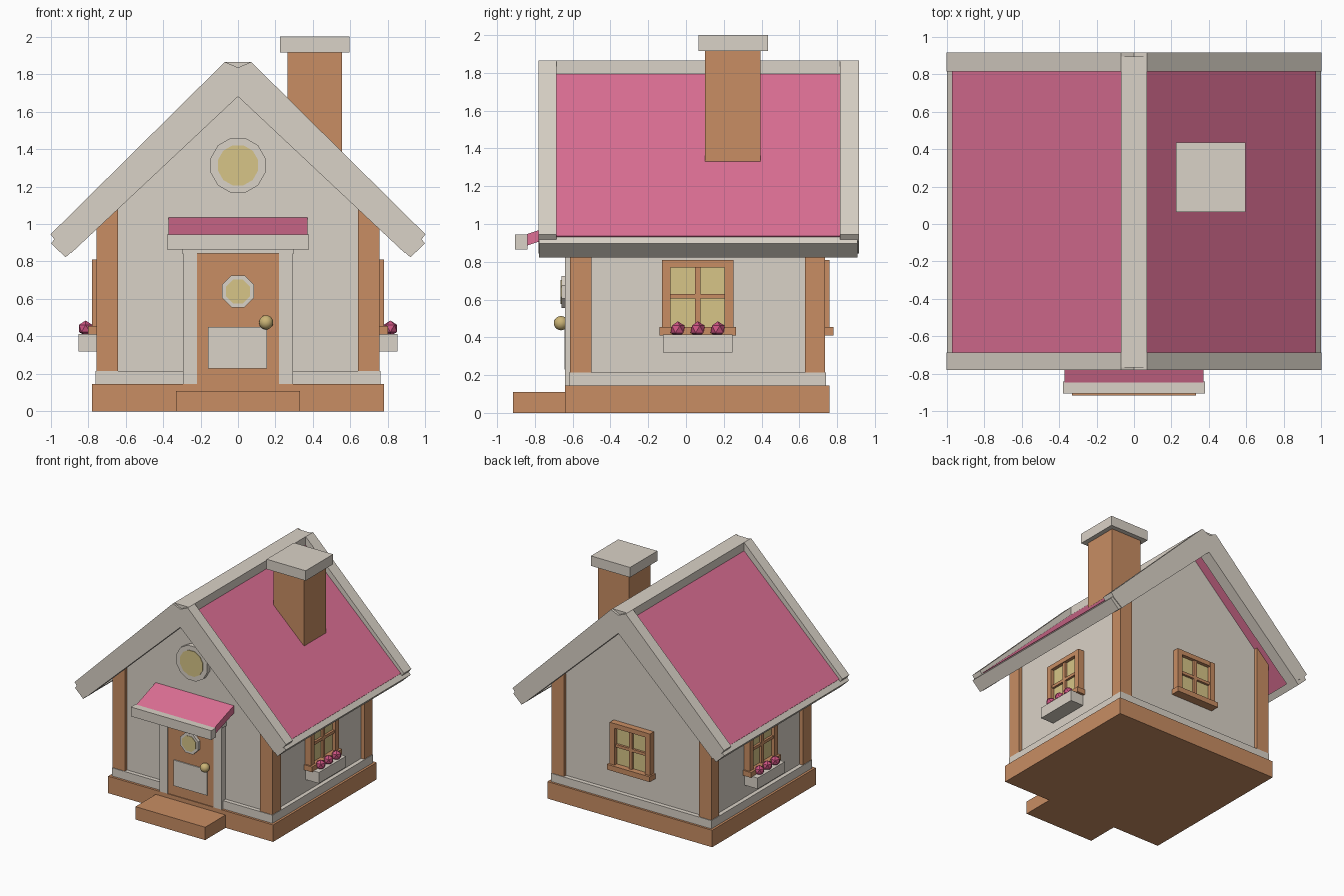
import bpy, bmesh, math
from mathutils import Matrix, Vector

old = bpy.data.objects.get("Cube")
if old:
    bpy.data.objects.remove(old, do_unlink=True)


def material(name, *rgb):
    lin = [(c / 255 / 12.92 if c < 11 else ((c / 255 + 0.055) / 1.055) ** 2.4) for c in rgb]
    m = bpy.data.materials.new(name)
    m.use_nodes = True
    m.diffuse_color = (*lin, 1)
    m.node_tree.nodes["Principled BSDF"].inputs["Base Color"].default_value = (*lin, 1)
    return m


CREAM = material("cream paint", 218, 210, 199)
WOOD = material("warm wood", 200, 141, 99)
PINK = material("pink roofing", 221, 112, 149)
PETAL = material("flower pink", 205, 84, 130)
GLASS = material("yellow glass", 215, 197, 135)
BRASS = material("brass", 203, 180, 118)
HOME = Matrix.Identity(4)


def finish(name, bm, mat, place=HOME):
    bmesh.ops.recalc_face_normals(bm, faces=bm.faces)
    bm.transform(place)
    mesh = bpy.data.meshes.new(name)
    bm.to_mesh(mesh)
    bm.free()
    mesh.materials.append(mat)
    ob = bpy.data.objects.new(name, mesh)
    bpy.context.collection.objects.link(ob)
    return ob


def box(name, mat, x, y, z, place=HOME):
    """Box from (low, high) ranges."""
    bm = bmesh.new()
    bmesh.ops.create_cube(bm, size=1)
    for v in bm.verts:
        v.co = Vector([r[0] if c < 0 else r[1] for c, r in zip(v.co, (x, y, z))])
    return finish(name, bm, mat, place)


def prism(name, mat, profile, y):
    """Extrude an (x, z) profile along y."""
    bm = bmesh.new()
    face = bm.faces.new([bm.verts.new((px, y[0], pz)) for px, pz in profile])
    out = bmesh.ops.extrude_face_region(bm, geom=[face])
    moved = [g for g in out["geom"] if isinstance(g, bmesh.types.BMVert)]
    bmesh.ops.translate(bm, verts=moved, vec=(0, y[1] - y[0], 0))
    return finish(name, bm, mat)


def disc(name, mat, sides, apothem, z, y):
    """Flat-topped regular polygon plate facing front."""
    r = apothem / math.cos(math.pi / sides)
    turn = [(i + 0.5) * math.tau / sides for i in range(sides)]
    return prism(name, mat, [(r * math.cos(a), z + r * math.sin(a)) for a in turn], y)


def mirrored(half):
    """Close a profile whose first and last points lie on x = 0."""
    return half + [(-x, z) for x, z in reversed(half) if x > 0]


def flip(profile, side):
    return [(side * x, z) for x, z in profile]


SLOPE = 0.95


def under(x):
    return 1.75 - SLOPE * x


# Base, step, walls and skirting
box("base", WOOD, (-.78, .78), (-.64, .76), (0, .145))
box("front_step", WOOD, (-.33, .33), (-.915, -.63), (0, .11))
prism("walls", CREAM, mirrored([(0, .14), (.725, .14), (.725, under(.725)), (0, under(0))]),
      (-.585, .705))
box("skirting", CREAM, (-.76, .76), (-.62, .742), (.145, .215))

# Corner posts
for side in (1, -1):
    for label, y in (("front", (-.615, -.5)), ("back", (.63, .737))):
        post = [(.64, .2), (.755, .2), (.755, under(.755)), (.64, under(.64))]
        prism(label + "_post", WOOD, flip(post, side), y)

# Roof slopes, eave beams, gable boards and ridge
prism("roof", PINK, mirrored([(0, 1.86), (.97, .937), (.915, .868), (0, 1.74)]), (-.7, .83))
for side in (1, -1):
    eave = [(.965, .934), (.998, .897), (.92, .822), (.88, .86)]
    prism("eave_beam", CREAM, flip(eave, side), (-.779, .909))
gable = [(0, 1.835), (.07, 1.865), (1, .945), (.973, .909), (.89, .845), (0, 1.68)]
for label, y in (("front", (-.78, -.685)), ("back", (.815, .915))):
    prism(label + "_gable_board", CREAM, mirrored(gable), y)
box("ridge_beam", CREAM, (-.07, .07), (-.765, .895), (1.74, 1.865))

# Chimney
box("chimney", WOOD, (.265, .555), (.1, .395), (1.2, 1.93))
box("chimney_cap", CREAM, (.225, .595), (.065, .435), (1.915, 2))

# Door
box("door", WOOD, (-.22, .22), (-.633, -.57), (.14, .845))
box("door_kick_plate", CREAM, (-.16, .155), (-.642, -.633), (.23, .45))
for side in (1, -1):
    box("door_jamb", CREAM, sorted((side * .218, side * .293)), (-.64, -.57), (.145, .85))
box("door_header", CREAM, (-.3, .3), (-.645, -.57), (.843, .9))
disc("door_window_frame", CREAM, 8, .085, .64, (-.66, -.63))
disc("door_window_glass", GLASS, 8, .064, .64, (-.664, -.65))
bm = bmesh.new()
bmesh.ops.create_uvsphere(bm, u_segments=16, v_segments=10, radius=.038)
knob = finish("door_knob", bm, BRASS, Matrix.Translation((.15, -.662, .475)))
for p in knob.data.polygons:
    p.use_smooth = True

# Door canopy: sloping slab with a front trim
bm = bmesh.new()
slab = [(-.57, 1.04), (-.845, .945), (-.845, .885), (-.57, .975)]
ends = [[bm.verts.new((x, y, z)) for y, z in slab] for x in (-.37, .37)]
for end in ends:
    bm.faces.new(end)
for i in range(4):
    j = (i + 1) % 4
    bm.faces.new((ends[0][i], ends[0][j], ends[1][j], ends[1][i]))
finish("canopy_roof", bm, PINK)
box("canopy_trim", CREAM, (-.38, .38), (-.905, -.84), (.865, .945))

# Round gable window
disc("gable_window_frame", CREAM, 12, .146, 1.313, (-.625, -.57))
disc("gable_window_glass", GLASS, 12, .107, 1.313, (-.63, -.6))


def window(label, place, flowers):
    """Four-pane window standing out towards local -y from a wall at y = 0."""
    def part(name, mat, x, depth, z):
        box(label + "_window_" + name, mat, x, (-depth, .01), z, place)

    part("glass", GLASS, (-.16, .16), .025, (.43, .79))
    for side in (1, -1):
        part("stile", WOOD, sorted((side * .143, side * .19)), .055, (.43, .81))
    part("head", WOOD, (-.19, .19), .054, (.77, .81))
    part("mullion", WOOD, (-.014, .014), .045, (.43, .79))
    part("transom", WOOD, (-.16, .16), .044, (.605, .63))
    part("sill", WOOD, (-.203, .203), .075, (.41, .455))
    if flowers:
        part("flower_box", CREAM, (-.183, .183), .125, (.32, .414))
        for i in (-1, 0, 1):
            b = bmesh.new()
            bmesh.ops.create_icosphere(b, subdivisions=1, radius=.042)
            spot = Matrix.Translation((i * .106, -.088, .443))
            finish(label + "_flower", b, PETAL, place @ spot)


def turned(x, y, degrees):
    return Matrix.Translation((x, y, 0)) @ Matrix.Rotation(math.radians(degrees), 4, "Z")


window("left", turned(.725, .062, 90), True)
window("right", turned(-.725, .062, -90), True)
window("back", turned(0, .705, 180), False)
